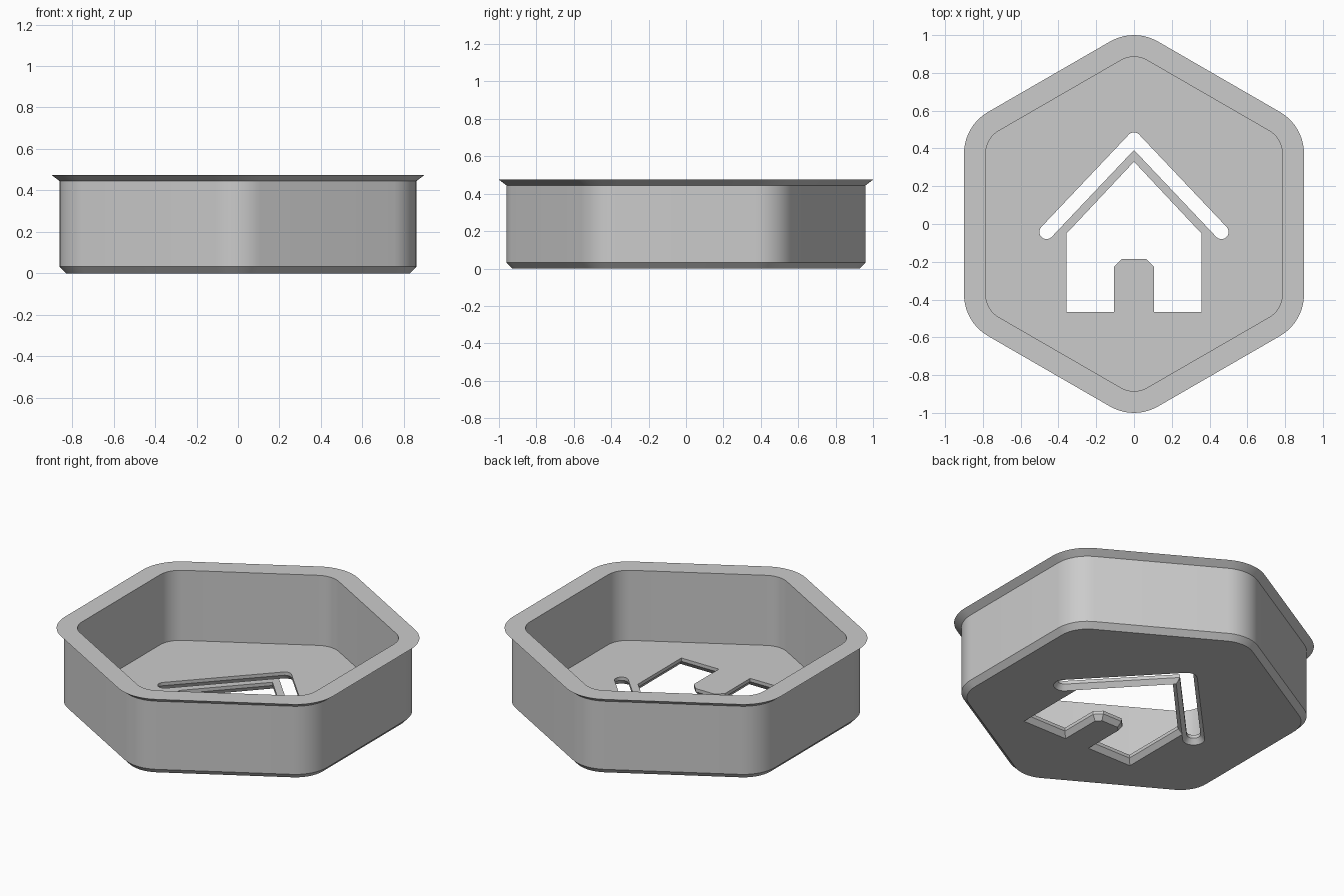
import bpy, bmesh, math
from mathutils import Vector

cube = bpy.data.objects.get("Cube")
if cube:
    bpy.data.objects.remove(cube, do_unlink=True)

grey = bpy.data.materials.new("plain grey")
grey.use_nodes = True
colour = (0.6, 0.6, 0.6, 1)
grey.diffuse_color = colour
grey.node_tree.nodes["Principled BSDF"].inputs["Base Color"].default_value = colour


def loft(name, rings):
    """Closed solid through equal-length rings of points, capped at both ends."""
    bm = bmesh.new()
    loops = [[bm.verts.new(p) for p in ring] for ring in rings]
    n = len(loops[0])
    for a, b in zip(loops, loops[1:]):
        for i in range(n):
            j = (i + 1) % n
            bm.faces.new((a[i], a[j], b[j], b[i]))
    bm.faces.new(loops[0][::-1])
    bm.faces.new(loops[-1])
    bmesh.ops.recalc_face_normals(bm, faces=bm.faces)
    mesh = bpy.data.meshes.new(name)
    bm.to_mesh(mesh)
    bm.free()
    mesh.materials.append(grey)
    ob = bpy.data.objects.new(name, mesh)
    bpy.context.collection.objects.link(ob)
    return ob


def arc(cx, cy, r, start, end, steps):
    angles = [math.radians(start + (end - start) * i / steps) for i in range(steps + 1)]
    return [(cx + r * math.cos(a), cy + r * math.sin(a)) for a in angles]


def hexagon(apothem, z):
    """Rounded hexagon with a corner pointing along y; rings share arc centres."""
    core = 0.646
    pts = []
    for k in range(6):
        a = 30 + 60 * k
        d = core / math.cos(math.radians(30))
        cx, cy = d * math.cos(math.radians(a)), d * math.sin(math.radians(a))
        pts += arc(cx, cy, apothem - core, a - 30, a + 30, 10)
    return [(x, y, z) for x, y in pts]


def grow(pts, d):
    """Mitred outward offset of a counter-clockwise outline."""
    out = []
    for i, p in enumerate(pts):
        p = Vector(p)
        u = (p - Vector(pts[i - 1])).normalized()
        v = (Vector(pts[(i + 1) % len(pts)]) - p).normalized()
        nu, nv = Vector((u.y, -u.x)), Vector((v.y, -v.x))
        out.append(p + (nu + nv) * d / (1 + nu.dot(nv)))
    return out


def cutter(name, pts):
    """Straight hole whose lower edge is flared into a chamfer."""
    levels = ((0.03, -0.01), (0, 0.03), (0, 0.1))
    ob = loft(name, [[(p[0], p[1], z) for p in grow(pts, d)] for d, z in levels])
    ob.hide_render = True
    ob.hide_set(True)
    return ob


# Dish: chamfered foot, upright wall, flared rim, inner wall and floor
profile = [(0.83, 0), (0.86, 0.032), (0.86, 0.445), (0.9, 0.475),
           (0.785, 0.475), (0.785, 0.05)]
dish = loft("hexagonal_dish", [hexagon(a, z) for a, z in profile])

# House opening with a doorway left standing
right = [(0.105, -0.225), (0.105, -0.465), (0.357, -0.465), (0.357, -0.05)]
house = [(0.065, -0.185)] + right + [(0, 0.33)]
house += [(-x, y) for x, y in right[::-1]] + [(-0.065, -0.185)]

# Roof slot: a bent bar with rounded ends and a rounded peak
r, peak, end = 0.038, 0.447, Vector((0.463, -0.042))
slope = math.degrees(math.atan2(peak - end.y, end.x))
roof = arc(end.x, end.y, r, -90 - slope, 90 - slope, 10)
roof += arc(0, peak, r, 90 - slope, 90 + slope, 10)
roof += arc(-end.x, end.y, r, 90 + slope, 270 + slope, 10)
roof.append((0, peak - r / math.cos(math.radians(slope))))

for tool in (cutter("house_cutter", house), cutter("roof_cutter", roof)):
    mod = dish.modifiers.new(tool.name, "BOOLEAN")
    mod.operation = "DIFFERENCE"
    mod.solver = "EXACT"
    mod.object = tool

# Apply the cuts, then smooth the rounded corners
bpy.ops.object.select_all(action="DESELECT")
dish.select_set(True)
bpy.context.view_layer.objects.active = dish
for mod in list(dish.modifiers):
    bpy.ops.object.modifier_apply(modifier=mod.name)
bpy.ops.object.shade_smooth_by_angle(angle=math.radians(25))
for name in ("house_cutter", "roof_cutter"):
    bpy.data.objects.remove(bpy.data.objects[name], do_unlink=True)
